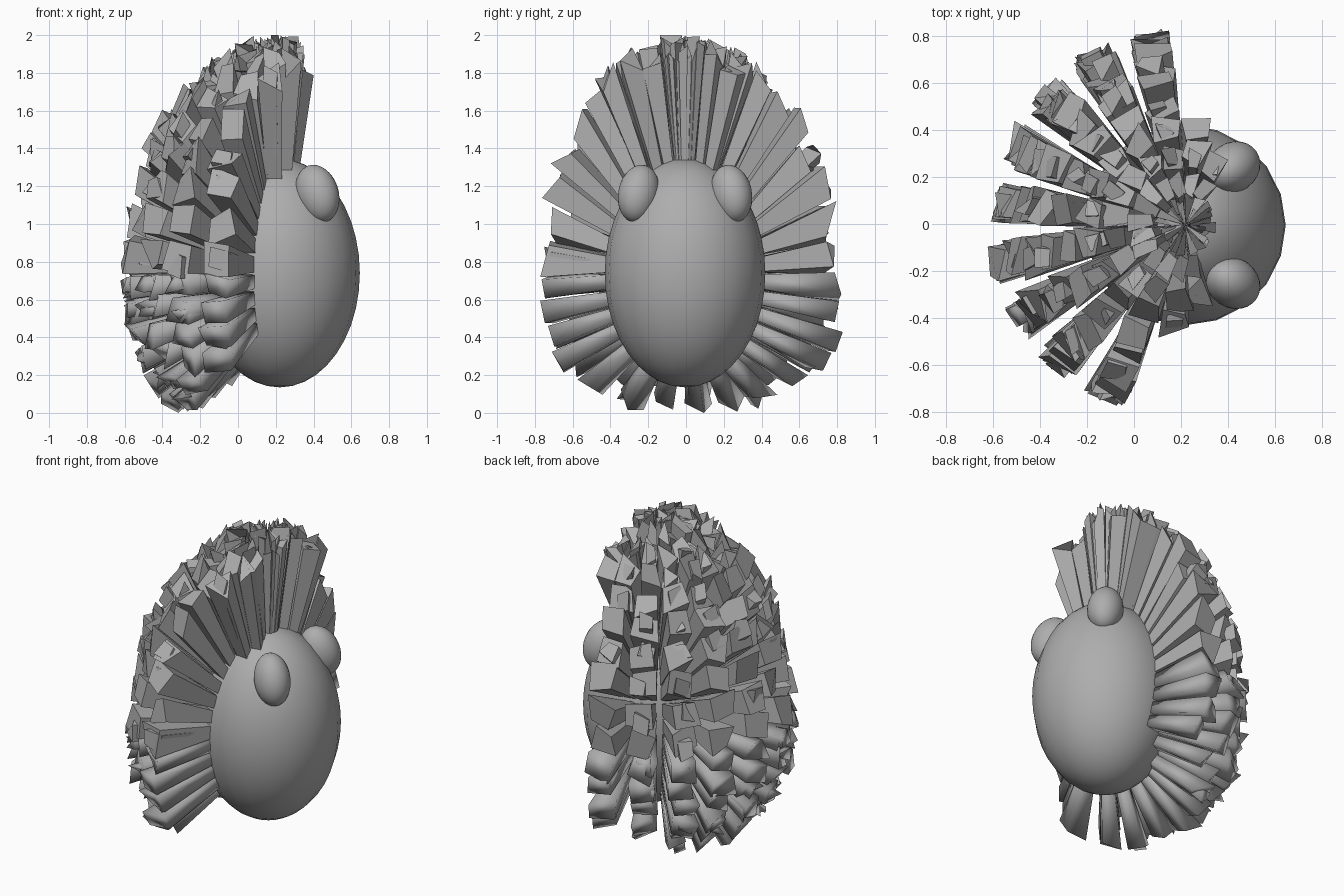
import bpy, bmesh, math, random
from mathutils import Vector

if "Cube" in bpy.data.objects:
    bpy.data.objects.remove(bpy.data.objects["Cube"])

random.seed(4)
CENTRE = Vector((0.22, -0.005, 0.74))

# Mid grey shared by every part
grey = bpy.data.materials.new("mid_grey")
grey.diffuse_color = (0.42, 0.42, 0.42, 1)
grey.use_nodes = True
grey.node_tree.nodes["Principled BSDF"].inputs["Base Color"].default_value = grey.diffuse_color


def ellipsoid(name, loc, radii, up=(0, 0, 1), segs=24, rings=16):
    bpy.ops.mesh.primitive_uv_sphere_add(segments=segs, ring_count=rings, radius=1)
    ob = bpy.context.object
    ob.name = name
    ob.scale = radii
    ob.rotation_mode = 'QUATERNION'
    ob.rotation_quaternion = Vector(up).to_track_quat('Z', 'Y')
    ob.location = loc
    ob.data.materials.append(grey)
    bpy.ops.object.shade_smooth()
    return ob


# Egg-shaped body and the two tilted eyes
ellipsoid("body", CENTRE, (0.425, 0.425, 0.605), segs=20, rings=20)
for side, name in ((1, "eye_left"), (-1, "eye_right")):
    ellipsoid(name, (0.42, 0.245 * side - 0.005, 1.16), (0.106, 0.116, 0.158),
              (-0.32, -0.22 * side, 1))


def shell_point(az, lat, across, height):
    """Point on an ellipsoid around the body centre, angles in degrees."""
    a, l = math.radians(az), math.radians(lat)
    across *= 1 + 0.13 * max(-math.sin(l), 0)      # lower quills sweep outward
    p = CENTRE + Vector((across * math.cos(l) * math.cos(a),
                         across * math.cos(l) * math.sin(a),
                         height * math.sin(l)))
    p.z = min(max(p.z, 0.0), 2.0)
    return p


def lowest_row(az):
    """Lowest latitude that carries quills in each spoke."""
    off = abs((az - 173 + 180) % 360 - 180)
    for limit, lat in ((45, -50), (60, -41), (80, -32), (96, 54), (115, 64)):
        if off < limit:
            return lat
    return 82


# Flared four-sided quills in radial spokes, ragged at the tips
bm = bmesh.new()
CORNERS = ((-1, -1), (1, -1), (1, 1), (-1, 1))


def quill(az, lat, half_az, half_lat, reach):
    height = (1.225 if lat > 0 else 0.9) * reach
    da, dl = random.uniform(-1.2, 1.2), random.uniform(-1, 1)
    twist = math.radians(random.uniform(-16, 16))
    c, s = math.cos(twist), math.sin(twist)
    squeeze = max(math.cos(math.radians(lat)), 0.15)
    base, tip = [], []
    for u, v in CORNERS:
        base.append(bm.verts.new(shell_point(az + u * half_az * 1.3, lat + v * half_lat,
                                             0.37, 0.54)))
        a = half_az * squeeze * u * random.uniform(0.8, 1.15)
        b = half_lat * v * random.uniform(0.85, 1.2)
        j = random.uniform(0.92, 1.04)
        tip.append(bm.verts.new(shell_point(az + da + (a * c - b * s) / squeeze,
                                            lat + dl + a * s + b * c,
                                            0.82 * reach * j, height * j)))
    faces = [bm.faces.new(base[::-1]), bm.faces.new(tip)]
    for i in range(4):
        k = (i + 1) % 4
        faces.append(bm.faces.new((base[i], base[k], tip[k], tip[i])))
    for f in faces:
        f.smooth = lat < 0


for spoke in range(20):
    az = 101 + 18 * spoke
    for row in range(-6, 10):
        lat = 4.5 + 9 * row
        if lat < lowest_row(az):
            continue
        half_az = 5.2 + 5 * (max(lat, 0) / 90) ** 1.5
        quill(az, lat, half_az, 3.7, random.uniform(0.97, 1.02))
        # Smaller second quill poking out of the first
        if random.random() < 0.55:
            quill(az + random.uniform(-2, 2), lat + random.uniform(-2, 2),
                  half_az * 0.6, 2.4, random.uniform(0.98, 1.01))

bmesh.ops.recalc_face_normals(bm, faces=bm.faces[:])
mesh = bpy.data.meshes.new("quills")
bm.to_mesh(mesh)
bm.free()
mesh.materials.append(grey)
bpy.context.collection.objects.link(bpy.data.objects.new("quills", mesh))
